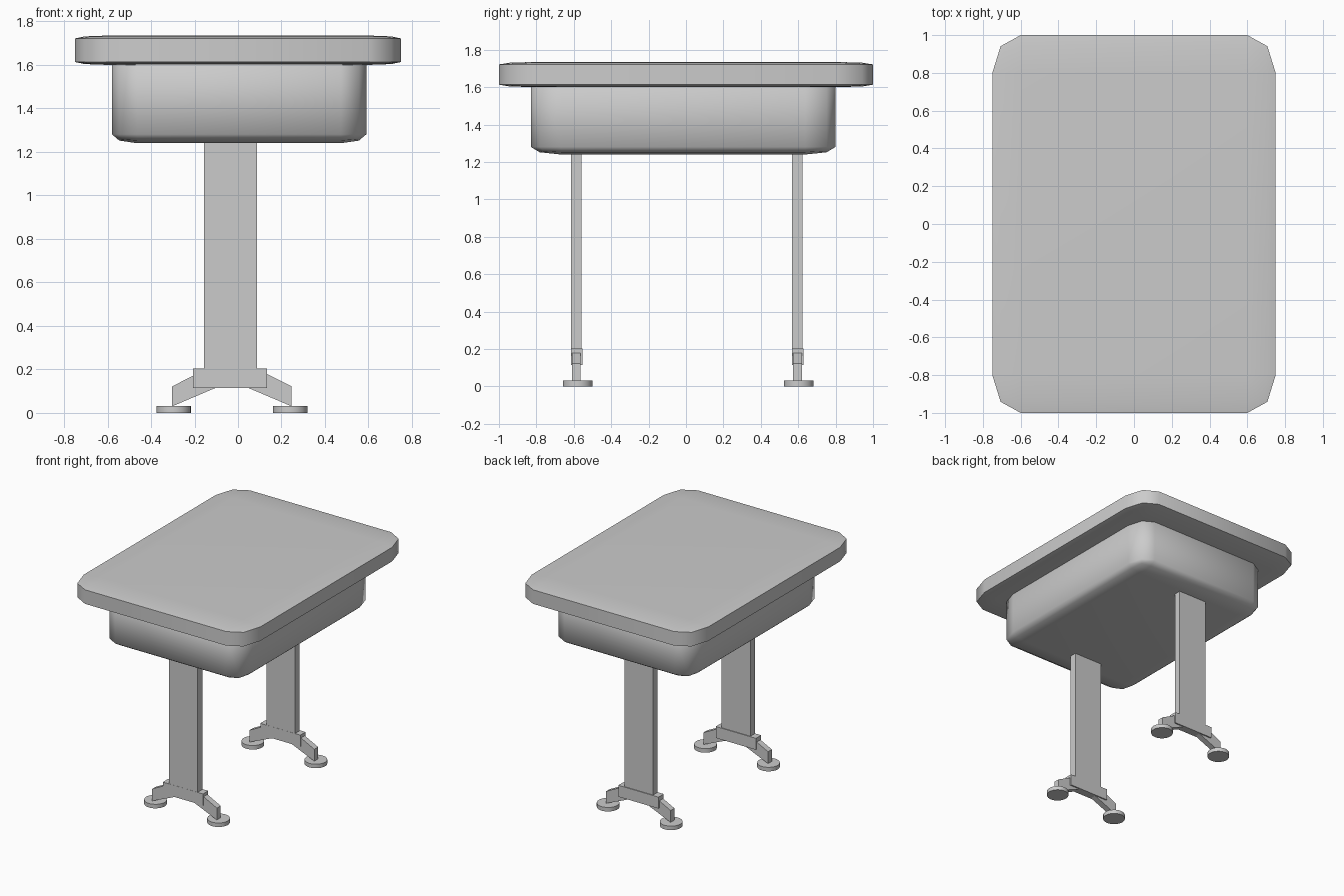
import bpy, bmesh
from math import radians
from mathutils import Matrix, Vector

if "Cube" in bpy.data.objects:
    bpy.data.objects.remove(bpy.data.objects["Cube"])


def finish(name, bm, smooth_angle=None):
    bmesh.ops.recalc_face_normals(bm, faces=bm.faces)
    mesh = bpy.data.meshes.new(name)
    bm.to_mesh(mesh)
    bm.free()
    obj = bpy.data.objects.new(name, mesh)
    bpy.context.collection.objects.link(obj)
    if smooth_angle:
        bpy.ops.object.select_all(action='DESELECT')
        bpy.context.view_layer.objects.active = obj
        obj.select_set(True)
        bpy.ops.object.shade_smooth_by_angle(angle=radians(smooth_angle))
    return obj


def block(name, lo, hi, bevel=0.0):
    """Box between two corners; bevel is a fraction of each half size."""
    lo, hi = Vector(lo), Vector(hi)
    bm = bmesh.new()
    bmesh.ops.create_cube(bm, size=2)
    if bevel:
        bmesh.ops.bevel(bm, geom=bm.edges[:], offset=bevel, segments=2,
                        profile=0.5, affect='EDGES')
    size = (hi - lo) / 2
    bmesh.ops.transform(bm, verts=bm.verts,
                        matrix=Matrix.Translation((lo + hi) / 2) @ Matrix.Diagonal((*size, 1)))
    return finish(name, bm, 60 if bevel else None)


def plate(name, profile, y0, y1):
    """Extrude an x/z outline along y."""
    bm = bmesh.new()
    face = bm.faces.new([bm.verts.new((x, y0, z)) for x, z in profile])
    ext = bmesh.ops.extrude_face_region(bm, geom=[face])
    moved = [v for v in ext['geom'] if isinstance(v, bmesh.types.BMVert)]
    bmesh.ops.translate(bm, verts=moved, vec=(0, y1 - y0, 0))
    if not face.is_valid or all(len(e.link_faces) == 2 for e in bm.edges):
        return finish(name, bm)
    bmesh.ops.holes_fill(bm, edges=bm.edges)
    return finish(name, bm)


def disc(name, x, y, radius, height):
    bm = bmesh.new()
    bmesh.ops.create_cone(bm, cap_ends=True, segments=32, radius1=radius,
                          radius2=radius, depth=height,
                          matrix=Matrix.Translation((x, y, height / 2)))
    return finish(name, bm, 30)


# Table top and the rounded storage box beneath it
block("table_top", (-0.75, -1.0, 1.6), (0.75, 1.0, 1.735), 0.2)
block("storage_box", (-0.58, -0.83, 1.24), (0.59, 0.80, 1.65), 0.2)

# Two flat posts, each with a bracket, splayed arms and disc feet
MID = -0.028
for end, y in (("front", -0.587), ("back", 0.595)):
    block(f"{end}_leg", (-0.156, y - 0.028, 0.117), (0.088, y + 0.028, 1.27))
    block(f"{end}_bracket", (-0.207, y - 0.029, 0.115), (0.134, y + 0.034, 0.203))
    for side, s in (("left", -1), ("right", 1)):
        arm = [(0.07, 0.117), (0.275, 0.03), (0.275, 0.122), (0.15, 0.185), (0.07, 0.185)]
        plate(f"{end}_{side}_arm", [(MID + s * x, z) for x, z in arm], y - 0.022, y + 0.024)
        disc(f"{end}_{side}_foot", MID + s * 0.268, y + 0.008, 0.079, 0.031)
